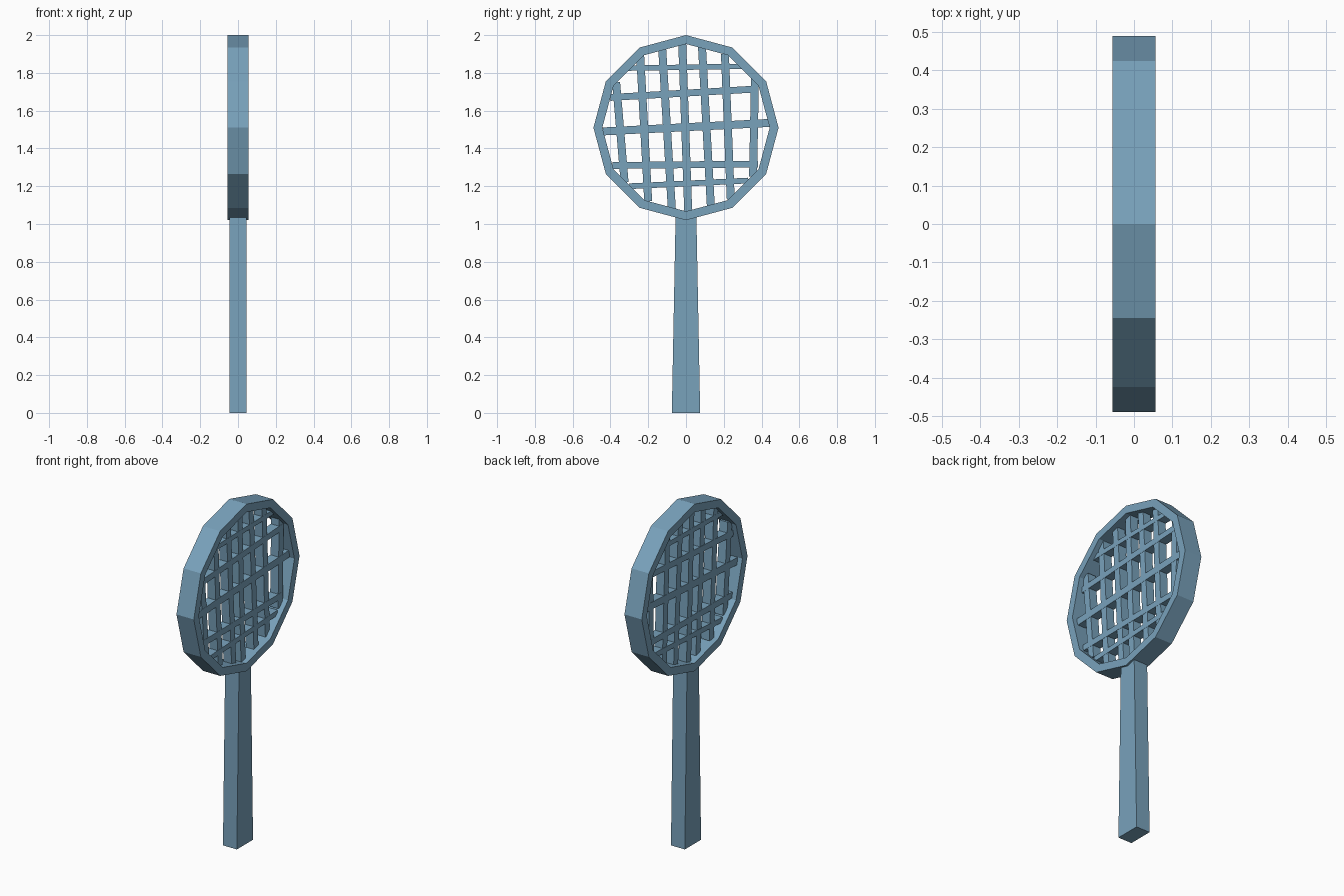
import bpy, bmesh, math
from mathutils import Vector

if "Cube" in bpy.data.objects:
    bpy.data.objects.remove(bpy.data.objects["Cube"])

CZ = 1.51          # centre height of the round head

# One slate-blue material for the whole model
blue = bpy.data.materials.new("slate_blue")
blue.diffuse_color = (0.19, 0.36, 0.50, 1)
blue.use_nodes = True
blue.node_tree.nodes["Principled BSDF"].inputs["Base Color"].default_value = blue.diffuse_color


def make_object(name, bm):
    bmesh.ops.recalc_face_normals(bm, faces=bm.faces)
    me = bpy.data.meshes.new(name)
    bm.to_mesh(me)
    bm.free()
    me.materials.append(blue)
    ob = bpy.data.objects.new(name, me)
    bpy.context.collection.objects.link(ob)
    return ob


def bar(name, start, end, w0, w1, depth):
    """Straight four-sided bar in the yz plane, tapering from width w0 to w1."""
    a, b = Vector((0, *start)), Vector((0, *end))
    d = (b - a).normalized()
    side = Vector((0, -d.z, d.y))
    x = Vector((depth, 0, 0))
    bm = bmesh.new()
    rings = []
    for p, w in ((a, w0), (b, w1)):
        rings.append([bm.verts.new(p + side * w * s + x * t)
                      for s, t in ((-1, -1), (1, -1), (1, 1), (-1, 1))])
    for i in range(4):
        j = (i + 1) % 4
        bm.faces.new((rings[0][i], rings[0][j], rings[1][j], rings[1][i]))
    bm.faces.new(rings[0])
    bm.faces.new(rings[1])
    return make_object(name, bm)


# Twelve-sided frame: a rectangular section swept around the x axis
bm = bmesh.new()
N = 12
loops = []
for i in range(N):
    a = 2 * math.pi * i / N
    loops.append([bm.verts.new((x, r * math.sin(a), CZ + r * math.cos(a)))
                  for r, x in ((0.49, -0.056), (0.49, 0.056), (0.443, 0.056), (0.443, -0.056))])
for i in range(N):
    p, q = loops[i], loops[(i + 1) % N]
    for k in range(4):
        m = (k + 1) % 4
        bm.faces.new((p[k], p[m], q[m], q[k]))
make_object("head_frame", bm)

# Tapered handle
bar("handle", (0, 0), (0, 1.04), 0.075, 0.055, 0.045)

# Uneven cross strings: y start, z start, y end, z end, half width
cross = [(-0.31, 1.825, 0.31, 1.835, 0.014),
         (-0.40, 1.67, 0.38, 1.715, 0.018),
         (-0.44, 1.49, 0.44, 1.535, 0.021),
         (-0.39, 1.31, 0.38, 1.317, 0.018),
         (-0.30, 1.20, 0.33, 1.23, 0.015)]
for i, (y0, z0, y1, z1, w) in enumerate(cross):
    bar(f"cross_string_{i + 1}", (y0, z0), (y1, z1), w, w, 0.027)

# Uneven main strings: y bottom, z bottom, y top, z top
main = [(-0.325, 1.22, -0.37, 1.75),
        (-0.20, 1.12, -0.243, 1.90),
        (-0.075, 1.08, -0.127, 1.945),
        (0.012, 1.06, -0.02, 1.955),
        (0.132, 1.085, 0.084, 1.95),
        (0.237, 1.13, 0.206, 1.90),
        (0.355, 1.25, 0.365, 1.77)]
for i, (y0, z0, y1, z1) in enumerate(main):
    bar(f"main_string_{i + 1}", (y0, z0), (y1, z1), 0.021, 0.021, 0.026)
